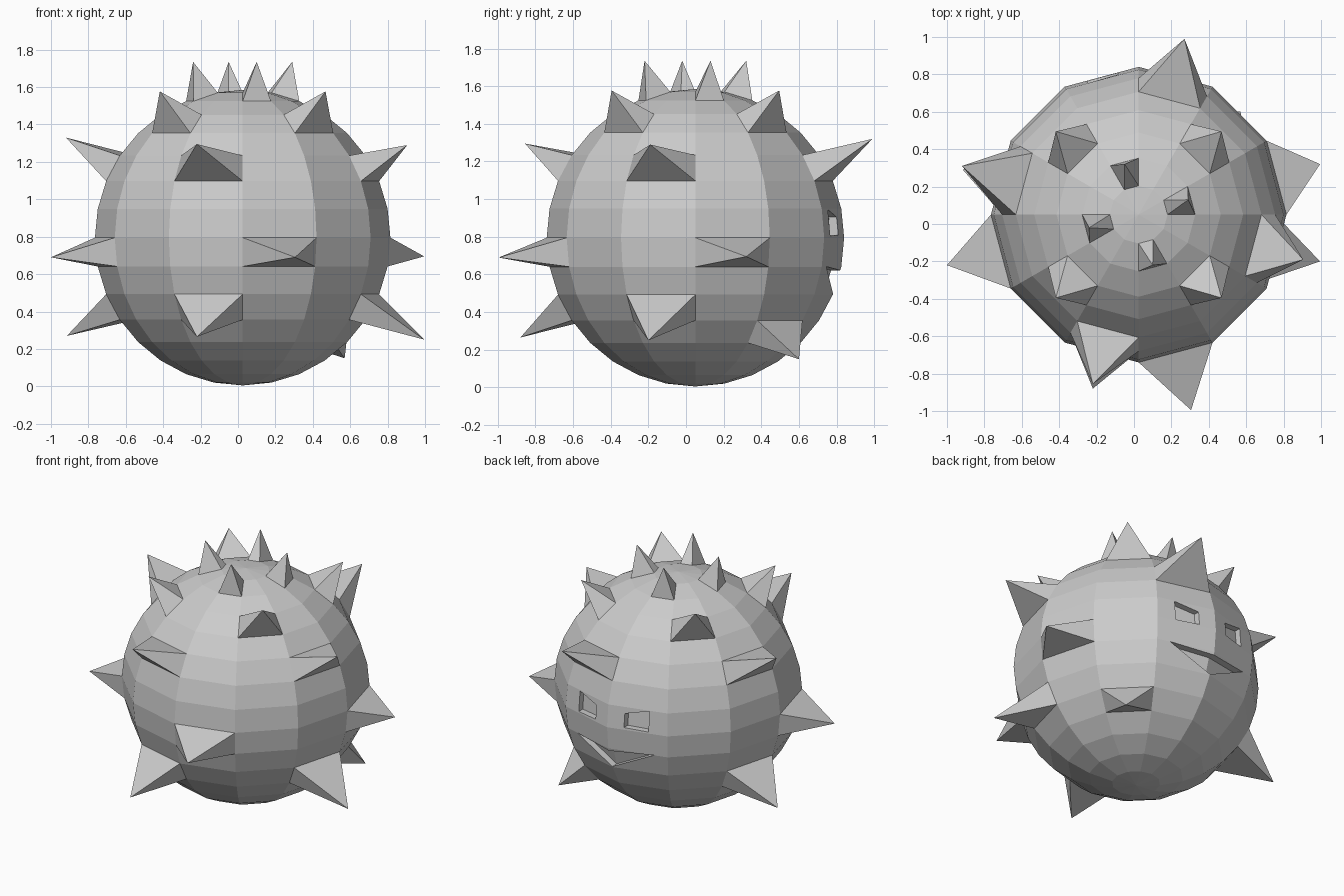
import bpy, bmesh
from math import sin, cos, radians
from mathutils import Vector

if "Cube" in bpy.data.objects:
    bpy.data.objects.remove(bpy.data.objects["Cube"])

C, R = Vector((0.025, 0.05, 0.795)), 0.79   # ball centre and radius


def ball_point(turn, lat):
    """Point on the ball; turn is degrees from the front towards +x."""
    t, l = radians(turn), radians(lat)
    return C + R * Vector((cos(l) * sin(t), -cos(l) * cos(t), sin(l)))


# Ball: 12 segments, 16 rings
bm = bmesh.new()
bmesh.ops.create_uvsphere(bm, u_segments=12, v_segments=16, radius=R)
bmesh.ops.translate(bm, vec=C, verts=bm.verts)

# Spikes: (segment, ring above equator, tip)
spikes = [
    # upper row
    (-1, 2, (-0.22, -0.855, 1.295)), (2, 2, (0.905, -0.19, 1.29)),
    (5, 2, (0.27, 0.99, 1.32)), (8, 2, (-0.92, 0.31, 1.33)),
    # middle row
    (0, -1, (0.305, -0.995, 0.69)), (3, -1, (0.995, 0.32, 0.695)),
    (9, -1, (-1.0, -0.22, 0.69)),
    # lower row
    (-1, -3, (-0.22, -0.88, 0.265)), (2, -3, (0.995, -0.2, 0.25)),
    (4, -4, (0.57, 0.6, 0.15)), (8, -3, (-0.915, 0.29, 0.27)),
]
# four small spikes on the shoulder, four on the crown
for i, (x, y) in enumerate([(1, -1), (1, 1), (-1, 1), (-1, -1)]):
    spikes.append((1 + 3 * i, 4, (C.x + 0.443 * x, C.y + 0.445 * y, 1.577)))
for i, (x, y) in enumerate([(0.1, -0.22), (0.29, 0.13), (-0.05, 0.32), (-0.24, -0.02)]):
    spikes.append((3 * i, 6, (x, y, 1.735)))

for seg, ring, tip in spikes:
    mid = ball_point(30 * (seg + 0.5), 11.25 * (ring + 0.5))
    face = min(bm.faces, key=lambda f: (f.calc_center_median() - mid).length)
    out = bmesh.ops.poke(bm, faces=[face])
    out["verts"][0].co = Vector(tip)
bmesh.ops.recalc_face_normals(bm, faces=bm.faces)
me = bpy.data.meshes.new("spiky_ball")
bm.to_mesh(me)
bm.free()
ball = bpy.data.objects.new("spiky_ball", me)
bpy.context.collection.objects.link(ball)


def carve(name, points, faces, depth):
    """Cut a pocket into the back; points are (x, surface y, z) with x from the ball centre."""
    b = bmesh.new()
    inner = [b.verts.new((C.x + x, y - depth, z)) for x, y, z in points]
    outer = [b.verts.new((C.x + x, y + 0.15, z)) for x, y, z in points]
    n = len(points)
    for f in faces:
        b.faces.new([inner[i] for i in f])
        b.faces.new([outer[i] for i in reversed(f)])
    for i in range(n):
        j = (i + 1) % n
        b.faces.new((inner[i], inner[j], outer[j], outer[i]))
    bmesh.ops.recalc_face_normals(b, faces=b.faces)
    m = bpy.data.meshes.new(name)
    b.to_mesh(m)
    b.free()
    cutter = bpy.data.objects.new(name, m)
    bpy.context.collection.objects.link(cutter)
    cutter.hide_render = True
    mod = ball.modifiers.new(name, 'BOOLEAN')
    mod.operation, mod.solver, mod.object = 'DIFFERENCE', 'EXACT', cutter
    bpy.context.view_layer.objects.active = ball
    bpy.ops.object.modifier_apply(modifier=name)
    bpy.data.objects.remove(cutter)


def back_y(x, z):
    """Surface depth on the two flat columns either side of the back seam."""
    r = (R * R - (z - C.z) ** 2) ** 0.5
    return C.y + r - 0.268 * abs(x)


# Slanted eyes, mirrored about the back seam
for side, name in ((1, "right_eye_cutter"), (-1, "left_eye_cutter")):
    pts = [(0.11, 0.81), (0.27, 0.805), (0.27, 0.945), (0.11, 0.905)]
    carve(name, [(side * x, back_y(x, z), z) for x, z in pts], [(0, 1, 2, 3)], 0.045)

# V-shaped grin
pts = [(-0.3, 0.642), (0, 0.497), (0.3, 0.642), (0, 0.622)]
carve("mouth_cutter", [(x, back_y(x, z), z) for x, z in pts], [(0, 1, 3), (1, 2, 3)], 0.05)
